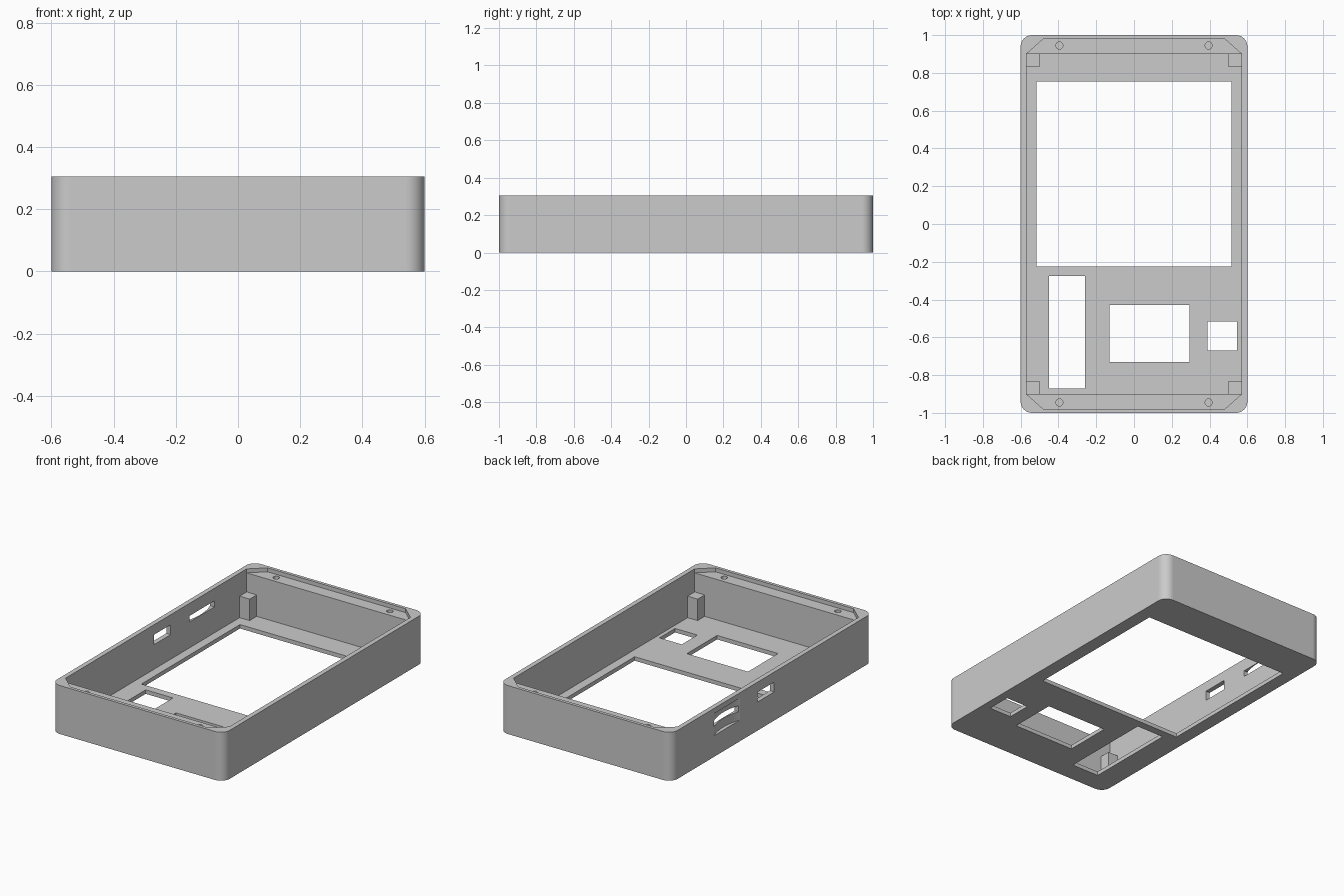
import bpy, bmesh, math

if "Cube" in bpy.data.objects:
    bpy.data.objects.remove(bpy.data.objects["Cube"])

WIDTH, LENGTH, HEIGHT = 1.2, 2.0, 0.305
FLOOR, LEDGE = 0.025, 0.28
IN_X, IN_Y = 0.57, 0.90
RADIUS, STEPS = 0.06, 12

grey = bpy.data.materials.new("plain grey")
grey.use_nodes = True
grey.diffuse_color = (0.6, 0.6, 0.6, 1)
grey.node_tree.nodes["Principled BSDF"].inputs["Base Color"].default_value = grey.diffuse_color


def prism(name, outline, z0, z1):
    """Extrude a counter-clockwise outline from z0 to z1."""
    bm = bmesh.new()
    low = [bm.verts.new((x, y, z0)) for x, y in outline]
    high = [bm.verts.new((x, y, z1)) for x, y in outline]
    bm.faces.new(low[::-1])
    bm.faces.new(high)
    n = len(outline)
    for i in range(n):
        j = (i + 1) % n
        bm.faces.new((low[i], low[j], high[j], high[i]))
    mesh = bpy.data.meshes.new(name)
    bm.to_mesh(mesh)
    bm.free()
    mesh.materials.append(grey)
    obj = bpy.data.objects.new(name, mesh)
    bpy.context.collection.objects.link(obj)
    return obj


def rect(x0, x1, y0, y1):
    return [(x0, y0), (x1, y0), (x1, y1), (x0, y1)]


def circle(cx, cy, r, n):
    return [(cx + r * math.cos(math.tau * i / n), cy + r * math.sin(math.tau * i / n))
            for i in range(n)]


def rounded_rect(hx, hy, r, steps):
    points = []
    for q, (sx, sy) in enumerate([(1, 1), (-1, 1), (-1, -1), (1, -1)]):
        for i in range(steps + 1):
            a = math.pi / 2 * (q + i / steps)
            points.append((sx * (hx - r) + r * math.cos(a), sy * (hy - r) + r * math.sin(a)))
    return points


def cut(target, outline, z0, z1):
    cutter = prism("cutter", outline, z0, z1)
    cutter.hide_render = True
    mod = target.modifiers.new("cut", 'BOOLEAN')
    mod.operation, mod.solver, mod.object = 'DIFFERENCE', 'EXACT', cutter
    bpy.context.view_layer.objects.active = target
    bpy.ops.object.modifier_apply(modifier=mod.name)
    bpy.data.objects.remove(cutter)


# Outer shell with rounded upright corners
shell = prism("case_shell", rounded_rect(WIDTH / 2, LENGTH / 2, RADIUS, STEPS), 0, HEIGHT)

# Main cavity, then the shallow lid recess with clipped corners
cut(shell, rect(-IN_X, IN_X, -IN_Y, IN_Y), FLOOR, HEIGHT + 0.1)
lid = [(IN_X, -IN_Y), (IN_X, IN_Y), (0.48, 0.98), (-0.48, 0.98),
       (-IN_X, IN_Y), (-IN_X, -IN_Y), (-0.48, -0.98), (0.48, -0.98)]
cut(shell, lid, LEDGE, HEIGHT + 0.1)

# Floor openings: screen, tall slot, middle window, small window
for opening in [(-0.515, 0.515, -0.225, 0.755), (-0.45, -0.26, -0.87, -0.275),
                (-0.13, 0.295, -0.73, -0.43), (0.39, 0.545, -0.67, -0.515)]:
    cut(shell, rect(*opening), -0.1, FLOOR + 0.05)

# Blind screw holes in the end ledges
for sx in (-1, 1):
    for sy in (-1, 1):
        cut(shell, circle(sx * 0.395, sy * 0.945, 0.019, 24), 0.13, HEIGHT + 0.1)

# Side port, card slot and the curved finger scoop around the slot
cut(shell, rect(-0.7, -0.5, -0.02, 0.145), 0.18, 0.242)
cut(shell, rect(-0.7, -0.5, 0.33, 0.58), 0.188, 0.226)
depth, half = 0.024, 0.13
scoop_r = (half ** 2 + depth ** 2) / (2 * depth)
cut(shell, circle(-WIDTH / 2 + depth - scoop_r, 0.45, scoop_r, 128), 0.133, 0.272)

# Smooth only the curved faces
bpy.ops.object.select_all(action='DESELECT')
shell.select_set(True)
bpy.context.view_layer.objects.active = shell
bpy.ops.object.shade_smooth_by_angle(angle=math.radians(30))
for face in shell.data.polygons:
    face.use_smooth = max(abs(c) for c in face.normal) < 0.9999

# Four support posts in the inner corners
for sx, side in ((-1, "right"), (1, "left")):
    for sy, end in ((-1, "front"), (1, "back")):
        xs = sorted((sx * 0.50, sx * (IN_X + 0.005)))
        ys = sorted((sy * 0.83, sy * (IN_Y + 0.005)))
        prism(f"corner_post_{end}_{side}", rect(*xs, *ys), FLOOR - 0.005, 0.16)
